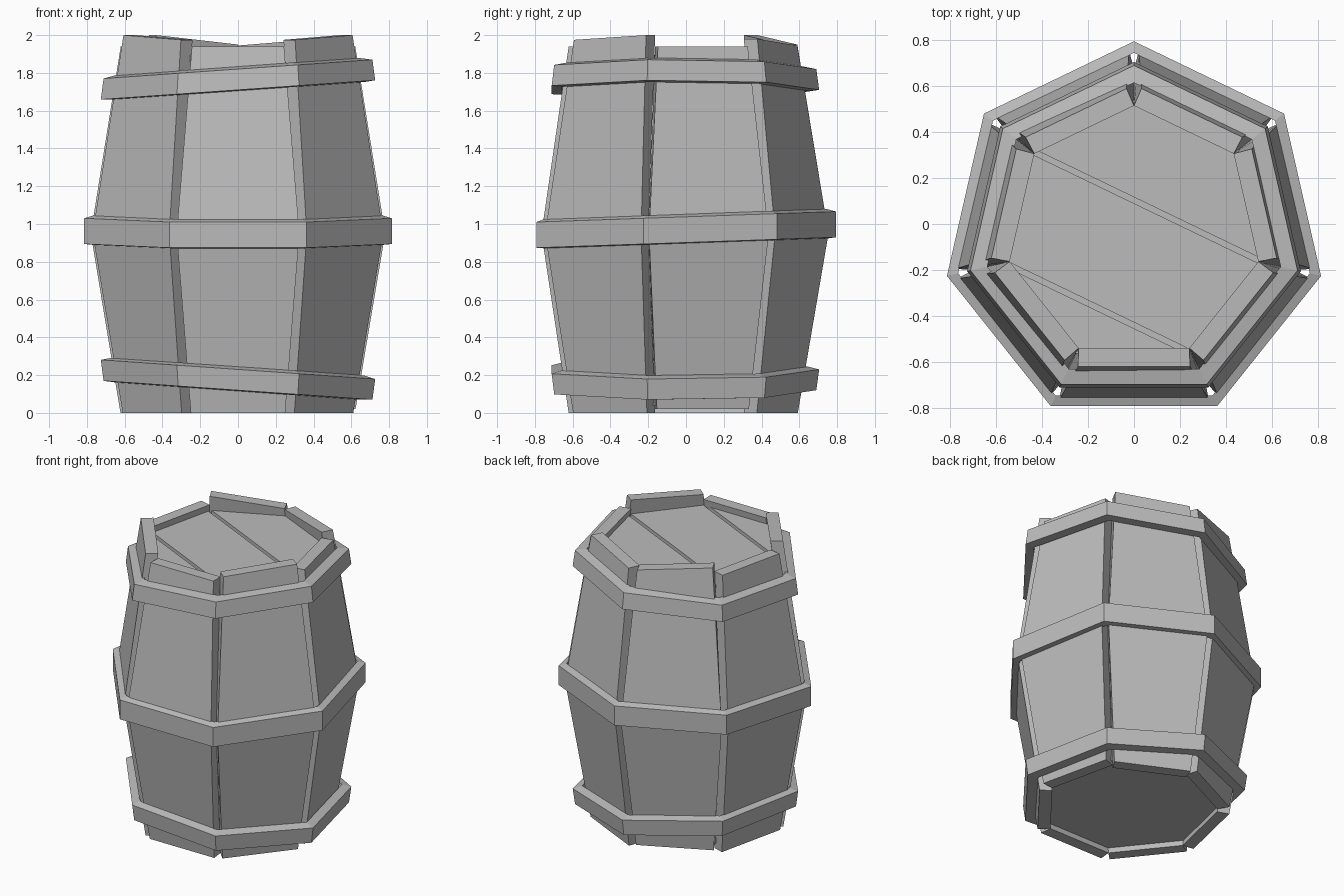
import bpy
import bmesh
from math import cos, sin, pi
from mathutils import Vector

cube = bpy.data.objects.get("Cube")
if cube:
    bpy.data.objects.remove(cube, do_unlink=True)

SIDES = 7
CENTRE_Y = -0.04
MID_Z, MID_R, END_R = 0.95, 0.805, 0.645

grey = bpy.data.materials.new("plain grey")
grey.use_nodes = True
colour = (0.5, 0.5, 0.5, 1)
grey.diffuse_color = colour
grey.node_tree.nodes["Principled BSDF"].inputs["Base Color"].default_value = colour


def corner(k, r, z=0.0):
    a = pi / 2 + 2 * pi * k / SIDES
    return Vector((r * cos(a), CENTRE_Y + r * sin(a), z))


def loft(name, rings, closed=False):
    """Skin a list of equal rings; cap the ends, or join them when closed."""
    bm = bmesh.new()
    loops = [[bm.verts.new(p) for p in ring] for ring in rings]
    n = len(loops[0])
    pairs = list(zip(loops, loops[1:]))
    if closed:
        pairs.append((loops[-1], loops[0]))
    else:
        bm.faces.new(loops[0])
        bm.faces.new(loops[-1])
    for a, b in pairs:
        for i in range(n):
            j = (i + 1) % n
            bm.faces.new((a[i], a[j], b[j], b[i]))
    bmesh.ops.recalc_face_normals(bm, faces=bm.faces)
    mesh = bpy.data.meshes.new(name)
    bm.to_mesh(mesh)
    bm.free()
    mesh.materials.append(grey)
    obj = bpy.data.objects.new(name, mesh)
    bpy.context.collection.objects.link(obj)
    return obj


# Staves: wedge-sided boards with a V groove at every corner
def stave_ring(k, r, z_a, z_b, gap, depth=0.09):
    a, b = corner(k, r), corner(k + 1, r)
    along = (b - a).normalized() * gap
    pts = [a + along, b - along, corner(k + 1, r - depth), corner(k, r - depth)]
    return [Vector((p.x, p.y, z)) for p, z in zip(pts, (z_a, z_b, z_b, z_a))]


# name, bottom height, top height at either end
staves = [
    ("back_right", 0.02, 1.95, 2.0),
    ("right", 0, 1.94, 1.94),
    ("front_right", 0, 2.0, 1.975),
    ("front", 0, 1.94, 1.94),
    ("front_left", 0, 1.975, 2.0),
    ("left", 0.02, 1.94, 1.94),
    ("back_left", 0, 1.98, 1.945),
]
for k, (side, low, top_a, top_b) in enumerate(staves):
    loft(side + "_stave", [
        stave_ring(k, END_R, low, low, 0.03),
        stave_ring(k, MID_R, MID_Z, MID_Z, 0.024),
        stave_ring(k, END_R, top_a, top_b, 0.036),
    ])


# Hoops: tilted seven-sided bands
def hoop(name, z, half, outer, inner, slope_x, slope_y, lip=0.015):
    profile = [(outer[0], -half), (outer[1], half),
               (inner[1], half + lip), (inner[0], -half - lip / 3)]
    rings = []
    for k in range(SIDES):
        ring = []
        for r, dz in profile:
            p = corner(k, r)
            p.z = z + dz + slope_x * p.x + slope_y * p.y
            ring.append(p)
        rings.append(ring)
    loft(name, rings, closed=True)


hoop("top_hoop", 1.765, 0.055, (0.745, 0.73), (0.685, 0.655), 0.07, 0)
hoop("middle_hoop", 0.97, 0.068, (0.835, 0.835), (0.785, 0.785), 0, 0.035)
hoop("bottom_hoop", 0.175, 0.055, (0.73, 0.745), (0.655, 0.685), -0.07, 0)


# Lid planks: the seven-sided lid split along two chords with thin grooves
def slab(name, pts, z0, z1):
    loft(name, [[Vector((p.x, p.y, z)) for p in pts] for z in (z0, z1)])


LID_R = 0.58
groove = (corner(3, 1) - corner(0, 0)).normalized() * 0.012
planks = [
    ("back_lid_plank", (5, 6, 0, 1), {5: -1, 1: -1}),
    ("middle_lid_plank", (1, 2, 4, 5), {1: 1, 5: 1, 2: -1, 4: -1}),
    ("front_lid_plank", (2, 3, 4), {2: 1, 4: 1}),
]
for name, ids, shift in planks:
    slab(name, [corner(k, LID_R) + groove * shift.get(k, 0) for k in ids], 1.85, 1.895)

# Backing below the lid, and the barrel floor
slab("lid_backing", [corner(k, LID_R) for k in range(SIDES)], 1.82, 1.855)
slab("barrel_floor", [corner(k, LID_R) for k in range(SIDES)], 0.04, 0.09)
